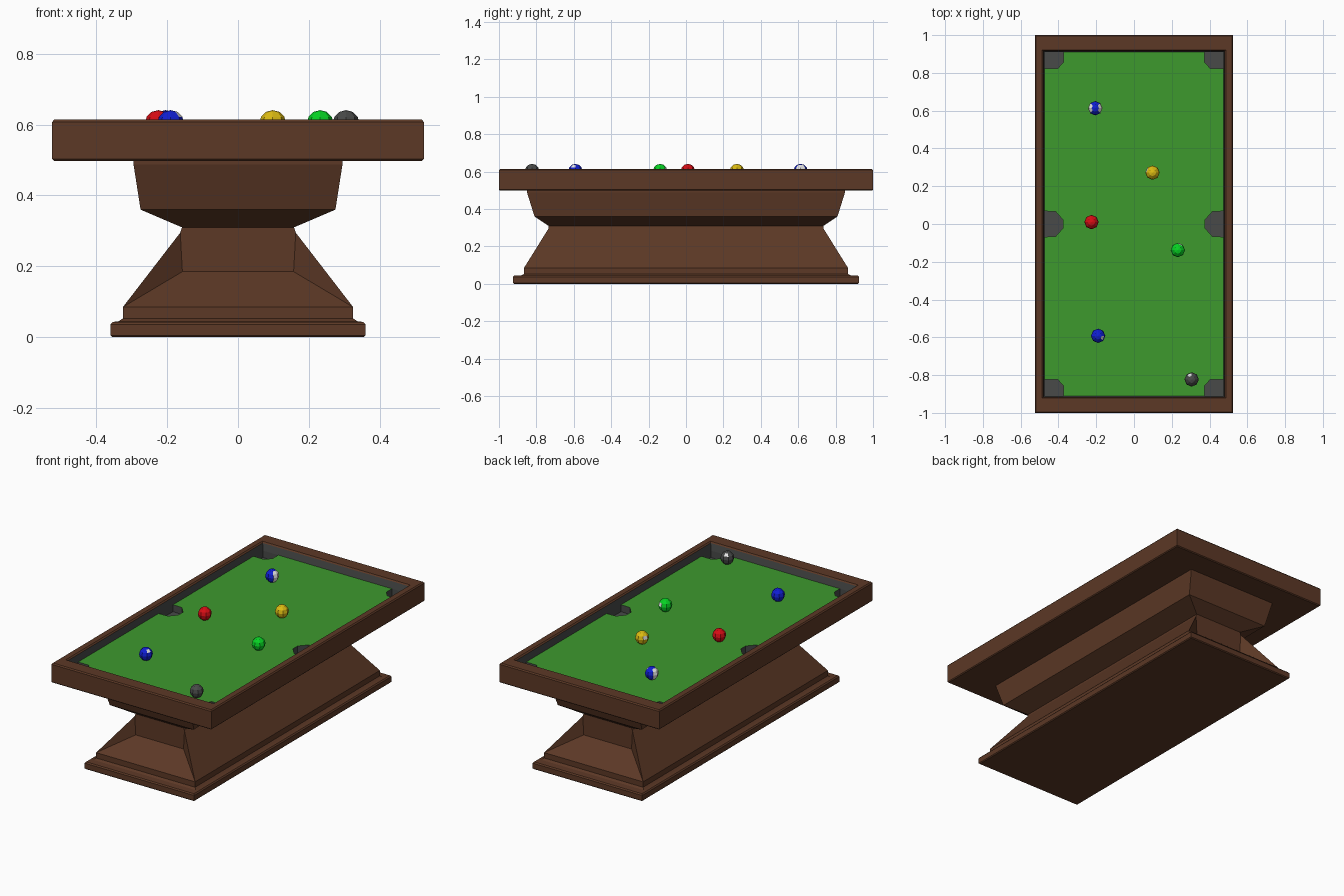
import bpy, bmesh
from mathutils import Vector

if "Cube" in bpy.data.objects:
    bpy.data.objects.remove(bpy.data.objects["Cube"])


def material(name, rgb):
    m = bpy.data.materials.new(name)
    m.diffuse_color = (*rgb, 1)
    m.use_nodes = True
    m.node_tree.nodes["Principled BSDF"].inputs["Base Color"].default_value = m.diffuse_color
    return m


WOOD = material("brown wood", (0.107, 0.040, 0.019))
FELT = material("green felt", (0.048, 0.320, 0.027))
DARK = material("charcoal", (0.065, 0.068, 0.066))
WHITE = material("white", (0.80, 0.80, 0.80))
RED = material("red", (0.68, 0.004, 0.007))
YELLOW = material("yellow", (0.72, 0.50, 0.006))
LIME = material("bright green", (0.002, 0.65, 0.017))
BLUE = material("blue", (0.005, 0.013, 0.65))


def finish(name, bm, mats, fix=True):
    if fix:
        bmesh.ops.recalc_face_normals(bm, faces=bm.faces[:])
    me = bpy.data.meshes.new(name)
    bm.to_mesh(me)
    bm.free()
    for m in mats:
        me.materials.append(m)
    ob = bpy.data.objects.new(name, me)
    bpy.context.collection.objects.link(ob)
    return ob


def ring(bm, hx, hy, z):
    return [bm.verts.new((sx * hx, sy * hy, z))
            for sx, sy in ((-1, -1), (1, -1), (1, 1), (-1, 1))]


def bridge(bm, a, b, mat=0):
    n = len(a)
    for i in range(n):
        j = (i + 1) % n
        bm.faces.new((a[i], a[j], b[j], b[i])).material_index = mat


def loft(bm, profile):
    rings = [ring(bm, *p) for p in profile]
    for a, b in zip(rings, rings[1:]):
        bridge(bm, a, b)
    return rings


# Pedestal: stepped plinth, tapered column, flared support
bm = bmesh.new()
low = loft(bm, [(0.355, 0.92, 0), (0.36, 0.925, 0.005), (0.36, 0.925, 0.036),
                (0.354, 0.919, 0.043), (0.337, 0.88, 0.045),
                (0.325, 0.866, 0.053), (0.325, 0.866, 0.085)])
up = loft(bm, [(0.163, 0.735, 0.295), (0.158, 0.735, 0.31),
               (0.275, 0.81, 0.36), (0.295, 0.85, 0.488), (0.295, 0.85, 0.505)])
bm.faces.new(low[0])
bm.faces.new(up[-1])
knee = ring(bm, 0.157, 0.735, 0.185)
a, c = low[-1], up[0]
for i, j in ((0, 1), (2, 3)):            # column ends: slope, then upright
    bm.faces.new((a[i], a[j], knee[j], knee[i]))
    bm.faces.new((knee[i], knee[j], c[j], c[i]))
    for k in (i, j):
        bm.faces.new((a[k], knee[k], c[k]))
for i, j in ((1, 2), (3, 0)):            # column sides: one long slope
    bm.faces.new((a[i], a[j], c[j], c[i]))
finish("pedestal", bm, [WOOD])

# Table frame with dark inner wall
IX, IY, FZ, PZ = 0.474, 0.910, 0.566, 0.525
bm = bmesh.new()
r = loft(bm, [(0.520, 0.995, 0.498), (0.525, 1.0, 0.503), (0.525, 1.0, 0.607),
              (0.519, 0.994, 0.614), (0.486, 0.922, 0.614), (0.479, 0.916, 0.607)])
bm.faces.new(r[0][::-1])
bridge(bm, r[-1], ring(bm, IX, IY, FZ), 1)
finish("table_frame", bm, [WOOD, DARK], fix=False)

# Playing surface outline with notches for the pockets
corner = [(IX, 0.822), (0.405, 0.822), (0.373, 0.858), (0.373, IY)]
side = [(IX, -0.068), (0.415, -0.066), (0.376, -0.022),
        (0.376, 0.022), (0.415, 0.066), (IX, 0.068)]


def flip(pts, sx, sy):
    return [(x * sx, y * sy) for x, y in pts]


outline = (side + corner + flip(corner, -1, 1)[::-1] + flip(side, -1, -1)
           + flip(corner, -1, -1) + flip(corner, 1, -1)[::-1])
bm = bmesh.new()
f = bm.faces.new([bm.verts.new((x, y, FZ)) for x, y in outline])
bmesh.ops.triangulate(bm, faces=[f])
finish("felt", bm, [FELT], fix=False)


# Sunken pockets: floor plus walls facing inward
def pocket(name, pts):
    area = sum(p[0] * q[1] - q[0] * p[1] for p, q in zip(pts, pts[1:] + pts[:1]))
    if area < 0:
        pts = pts[::-1]
    bm = bmesh.new()
    lo = [bm.verts.new((x, y, PZ)) for x, y in pts]
    hi = [bm.verts.new((x, y, FZ)) for x, y in pts]
    bm.faces.new(lo)
    bridge(bm, hi, lo)
    finish(name, bm, [DARK], fix=False)


for sx in (-1, 1):
    pocket("side_pocket", flip(side, sx, 1))
    for sy in (-1, 1):
        pocket("corner_pocket", flip(corner + [(IX, IY)], sx, sy))


# Balls, each with an optional white patch or white ends
def ball(name, x, y, mat, patch=None, limit=0.85, striped=False):
    bm = bmesh.new()
    bmesh.ops.create_uvsphere(bm, u_segments=8, v_segments=6, radius=0.038)
    bm.normal_update()
    for f in bm.faces:
        if striped:
            f.material_index = int(abs(f.normal.x) > 0.5)
        elif patch:
            f.material_index = int(f.normal.dot(Vector(patch).normalized()) > limit)
    ob = finish(name, bm, [mat, WHITE])
    ob.location = (x, y, FZ + 0.037)


ball("striped_ball", -0.205, 0.613, BLUE, striped=True)
ball("yellow_ball", 0.098, 0.272, YELLOW, (-0.9, 0.4, 0.3), 0.93)
ball("red_ball", -0.225, 0.01, RED)
ball("green_ball", 0.232, -0.138, LIME, (0.6, 0.9, 0.3), 0.93)
ball("blue_ball", -0.19, -0.592, BLUE, (0.7, -0.4, 0.6), 0.92)
ball("dark_ball", 0.305, -0.823, DARK, (-0.4, 0.6, 0.8), 0.92)
